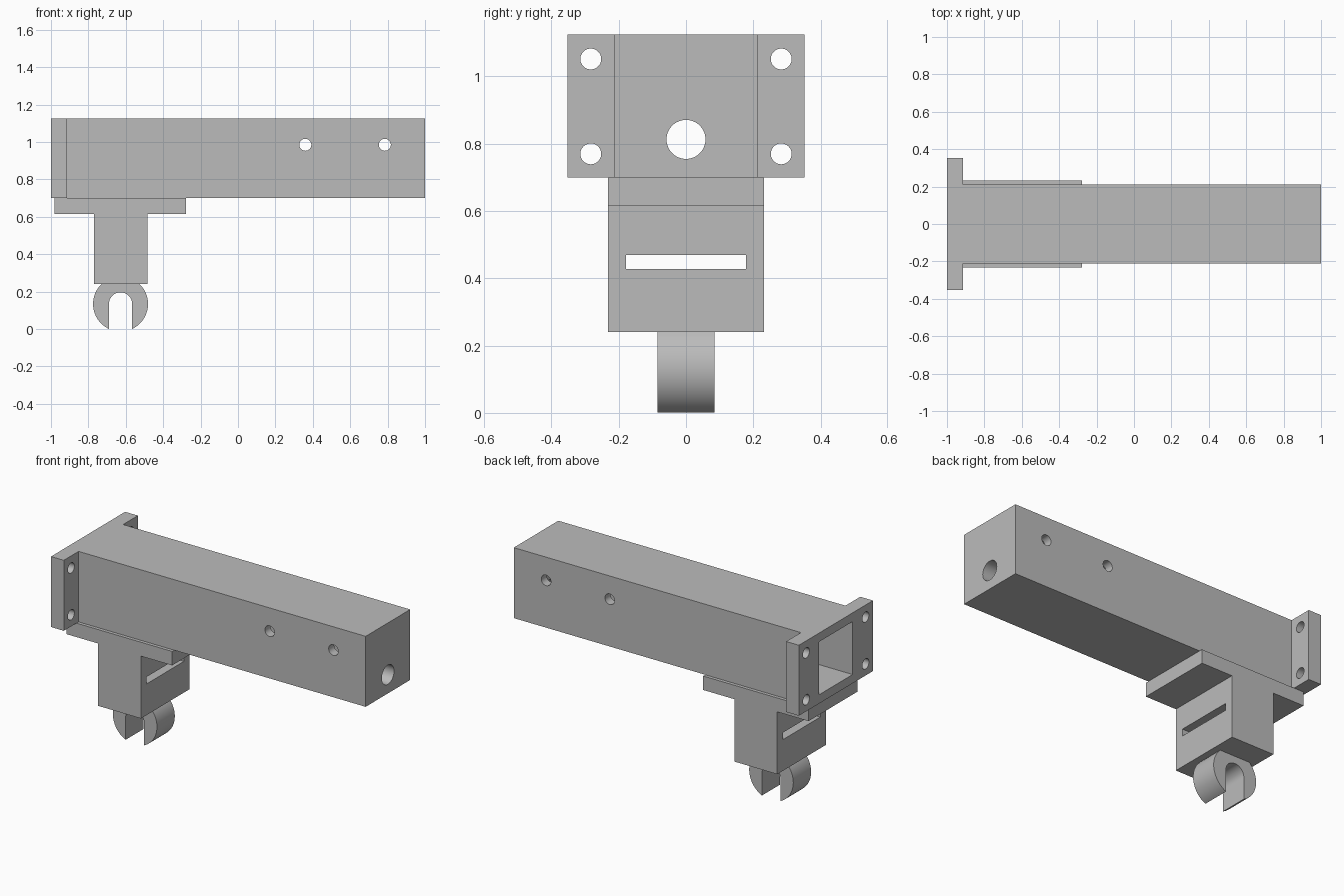
import bpy, bmesh, math
from mathutils import Vector, Matrix

cube = bpy.data.objects.get("Cube")
if cube:
    bpy.data.objects.remove(cube, do_unlink=True)

grey = bpy.data.materials.new("plain grey")
grey.use_nodes = True
GREY = (0.5, 0.5, 0.5, 1)
grey.diffuse_color = GREY
grey.node_tree.nodes["Principled BSDF"].inputs["Base Color"].default_value = GREY


def finish(name, bm):
    bmesh.ops.recalc_face_normals(bm, faces=bm.faces)
    mesh = bpy.data.meshes.new(name)
    bm.to_mesh(mesh)
    bm.free()
    mesh.materials.append(grey)
    obj = bpy.data.objects.new(name, mesh)
    bpy.context.collection.objects.link(obj)
    return obj


def prism(name, outline, axis, low, high):
    """Extrude a 2D outline along y (outline in x, z) or z (outline in x, y)."""
    bm = bmesh.new()
    place = (lambda a, b: (a, low, b)) if axis == "y" else (lambda a, b: (a, b, low))
    face = bm.faces.new([bm.verts.new(place(a, b)) for a, b in outline])
    grown = bmesh.ops.extrude_face_region(bm, geom=[face])
    step = Vector((0, high - low, 0) if axis == "y" else (0, 0, high - low))
    verts = [v for v in grown["geom"] if isinstance(v, bmesh.types.BMVert)]
    bmesh.ops.translate(bm, verts=verts, vec=step)
    return finish(name, bm)


def box(name, x, y, z):
    return prism(name, [(x[0], y[0]), (x[1], y[0]), (x[1], y[1]), (x[0], y[1])], "z", *z)


def rod(name, centre, axis, radius, depth):
    bm = bmesh.new()
    turn = Matrix.Rotation(math.pi / 2, 4, "Y" if axis == "x" else "X")
    bmesh.ops.create_cone(bm, cap_ends=True, segments=48, radius1=radius, radius2=radius,
                          depth=depth, matrix=Matrix.Translation(centre) @ turn)
    return finish(name, bm)


def cut(target, cutter):
    cutter.hide_render = True
    cutter.hide_set(True)
    cutter.display_type = "WIRE"
    mod = target.modifiers.new(cutter.name, "BOOLEAN")
    mod.operation = "DIFFERENCE"
    mod.solver = "EXACT"
    mod.object = cutter


def apply_and_shade(obj):
    bpy.ops.object.select_all(action="DESELECT")
    obj.select_set(True)
    bpy.context.view_layer.objects.active = obj
    for mod in list(obj.modifiers):
        cutter = mod.object
        bpy.ops.object.modifier_apply(modifier=mod.name)
        bpy.data.objects.remove(cutter, do_unlink=True)
    bpy.ops.object.shade_smooth_by_angle(angle=math.radians(30))


# Hollow square beam with a mounting flange at one end
BASE, TOP, HALF, FLANGE, STEP = 0.70, 1.125, 0.212, 0.353, -0.915
side = [(1, HALF), (STEP, HALF), (STEP, FLANGE), (-1, FLANGE)]
plan = side + [(x, -y) for x, y in reversed(side)]
beam = prism("flanged_beam", plan, "z", BASE, TOP)
WALL = 0.053
cut(beam, box("beam_cavity", (-1.1, 0.915), (WALL - HALF, HALF - WALL), (BASE + WALL, TOP - WALL)))
cut(beam, rod("end_bore", (0.95, 0, 0.813), "x", 0.058, 0.3))
for x in (0.36, 0.785):
    cut(beam, rod("side_bore", (x, 0, 0.985), "y", 0.032, 1))
for y in (-0.283, 0.283):
    for z in (0.77, 1.052):
        cut(beam, rod("flange_bore", (-0.96, y, z), "x", 0.031, 0.3))
apply_and_shade(beam)

# Saddle plate and block under the beam, slotted lengthwise
LEDGE, FOOT, CX = 0.616, 0.24, -0.628
profile = [(-0.98, BASE), (-0.98, LEDGE), (CX - 0.143, LEDGE), (CX - 0.143, FOOT),
           (CX + 0.143, FOOT), (CX + 0.143, LEDGE), (-0.277, LEDGE), (-0.277, BASE)]
block = prism("saddle_block", profile, "y", -0.232, 0.232)
cut(block, box("strap_slot", (-0.9, -0.3), (-0.178, 0.178), (0.428, 0.47)))
apply_and_shade(block)

# Round clip with an arched opening facing down
R, SLOT, CZ = 0.147, 0.062, 0.134


def arc(radius, start, end, count):
    angles = [start + (end - start) * i / count for i in range(count + 1)]
    return [(CX + radius * math.cos(a), CZ + radius * math.sin(a)) for a in angles]


lip = math.acos(SLOT / R)
shoulder = math.asin((FOOT - CZ) / R)
outline = (arc(R, -lip, shoulder, 24) + arc(R, math.pi - shoulder, math.pi + lip, 24)
           + arc(SLOT, math.pi, 0, 24))
clip = prism("hook_clip", outline, "y", -0.085, 0.085)
apply_and_shade(clip)
